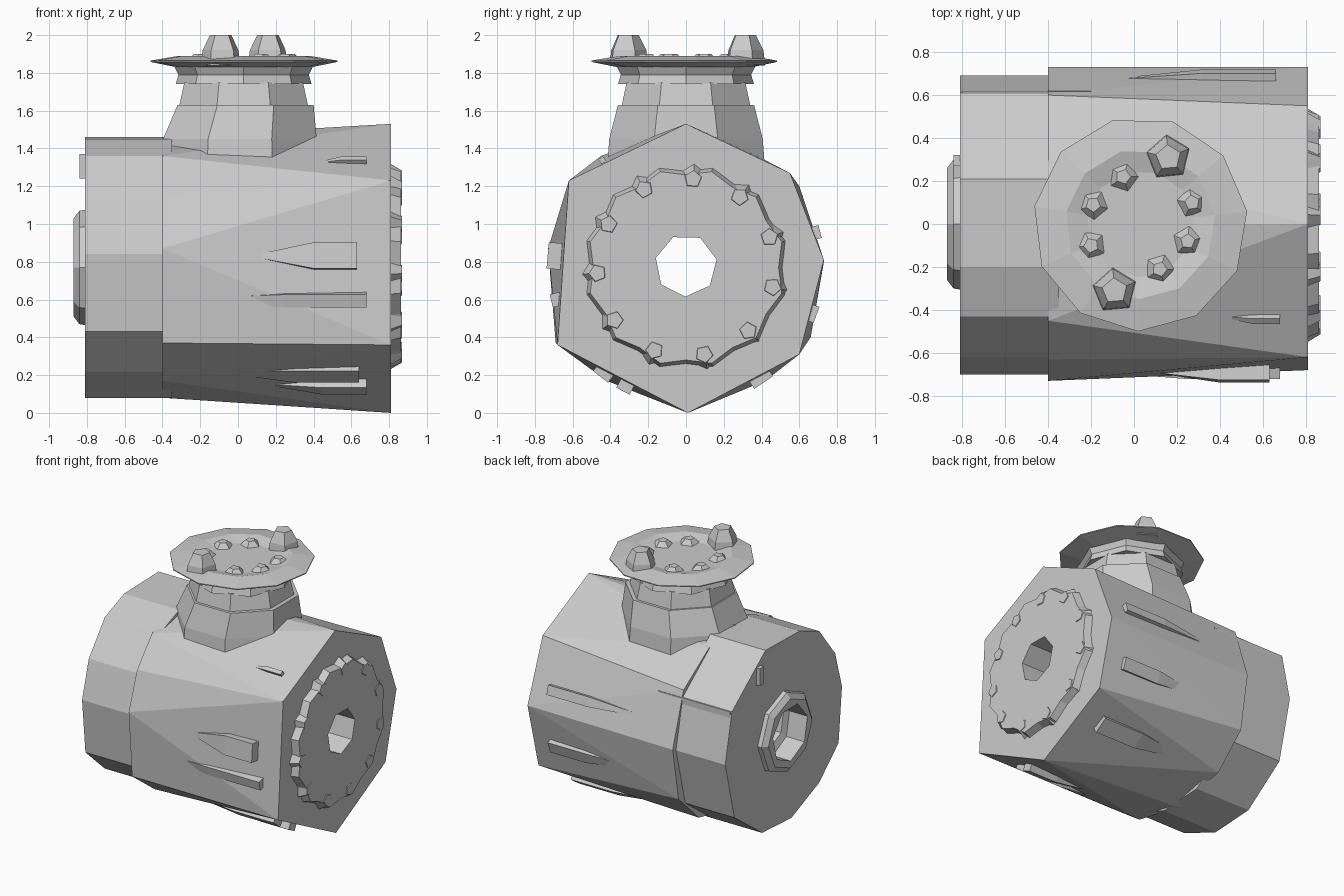
import bpy, bmesh
from math import sin, cos, radians, tau
from mathutils import Vector

cube = bpy.data.objects.get("Cube")
if cube:
    bpy.data.objects.remove(cube)

steel = bpy.data.materials.new("light grey steel")
steel.use_nodes = True
GREY = (0.6, 0.6, 0.6, 1)
steel.diffuse_color = GREY
steel.node_tree.nodes["Principled BSDF"].inputs["Base Color"].default_value = GREY
AXIS_Z = 0.77


def finish(name, bm):
    bmesh.ops.recalc_face_normals(bm, faces=bm.faces)
    mesh = bpy.data.meshes.new(name)
    bm.to_mesh(mesh)
    bm.free()
    mesh.materials.append(steel)
    obj = bpy.data.objects.new(name, mesh)
    bpy.context.collection.objects.link(obj)
    return obj


def hull(name, points):
    bm = bmesh.new()
    for p in points:
        bm.verts.new(p)
    bmesh.ops.convex_hull(bm, input=bm.verts)
    bmesh.ops.dissolve_limit(bm, angle_limit=0.02, verts=bm.verts, edges=bm.edges)
    return finish(name, bm)


def loft(name, rings):
    """Closed skin through equal-sized rings of points."""
    bm = bmesh.new()
    loops = [[bm.verts.new(p) for p in ring] for ring in rings]
    n = len(loops[0])
    for a, b in zip(loops, loops[1:]):
        for i in range(n):
            j = (i + 1) % n
            bm.faces.new((a[i], a[j], b[j], b[i]))
    bm.faces.new(loops[0])
    bm.faces.new(loops[-1])
    return finish(name, bm)


def ring_x(x, r, sides, turn=0.0, y=0.0, z=AXIS_Z):
    return [(x, y + r * cos(turn + tau * i / sides), z + r * sin(turn + tau * i / sides))
            for i in range(sides)]


def ring_z(z, r, sides, turn=0.0, x=0.03, y=0.0):
    return [(x + r * cos(turn + tau * i / sides), y + r * sin(turn + tau * i / sides), z)
            for i in range(sides)]


def at_x(x, section):
    return [(x, y, z) for y, z in section]


# Main drum: rounded inner end blending to a seven-sided outer end
inner_end = [(0, 1.46), (-0.45, 1.36), (-0.63, 1.15), (-0.73, 0.87), (-0.69, 0.37),
             (-0.42, 0.17), (0, 0.08), (0.42, 0.17), (0.66, 0.4), (0.73, 0.8),
             (0.6, 1.2), (0.3, 1.4)]
outer_end = [(0, 1.53), (-0.62, 1.23), (-0.68, 0.36), (0.01, 0), (0.6, 0.31),
             (0.73, 0.81), (0.55, 1.27)]
drum = hull("main_drum", at_x(-0.4, inner_end) + at_x(0.81, outer_end))

# Smaller rear drum
rear = [(0.21, 1.46), (-0.2, 1.45), (-0.43, 1.36), (-0.62, 1.12), (-0.7, 0.84),
        (-0.66, 0.43), (-0.43, 0.22), (-0.1, 0.08), (0.25, 0.1), (0.58, 0.34),
        (0.69, 0.78), (0.61, 1.15)]
rear_drum = hull("rear_drum", at_x(-0.81, rear) + at_x(-0.35, rear))

# End plate with a slightly toothed rim, and the rear boss
teeth = 12
plate_rings = []
for x, grow in ((0.78, 0.03), (0.862, 0)):
    plate_rings.append([(x, (0.49 + grow + 0.035 * (i % 2)) * cos(tau * i / (2 * teeth)),
                         AXIS_Z + (0.49 + grow + 0.035 * (i % 2)) * sin(tau * i / (2 * teeth)))
                        for i in range(2 * teeth)])
end_plate = loft("end_plate", plate_rings)
rear_boss = loft("rear_boss", [ring_x(-0.78, 0.31, 8), ring_x(-0.84, 0.3, 8),
                               ring_x(-0.87, 0.26, 8)])

# Through bore, wider at the rear
bore = loft("bore_cutter", [ring_x(-1, 0.21, 7, 0.2), ring_x(-0.72, 0.21, 7, 0.2),
                            ring_x(-0.7, 0.165, 7, 0.2, z=0.78),
                            ring_x(1, 0.165, 7, 0.2, z=0.78)])
bore.hide_render = True
bore.hide_viewport = True
for part in (drum, rear_drum, end_plate, rear_boss):
    cut = part.modifiers.new("bore", 'BOOLEAN')
    cut.operation = 'DIFFERENCE'
    cut.solver = 'EXACT'
    cut.object = bore

# Bolt stubs around the end plate
for i in range(11):
    a = radians(20 + i * 360 / 11)
    y, z = 0.47 * cos(a), AXIS_Z + 0.47 * sin(a)
    loft(f"plate_bolt_{i + 1}", [ring_x(0.8, 0.085, 5, a, y, z),
                                 ring_x(0.867, 0.045, 5, a, y, z)])

# Tapered ribs along the main drum
for i, (deg, x0, x1, width) in enumerate([(128, 0.36, 0.68, 0.03), (175, 0.06, 0.63, 0.14),
                                          (194, -0.4, 0.68, 0.07), (232, -0.2, 0.64, 0.1),
                                          (243, 0.1, 0.68, 0.08), (304, -0.2, 0.64, 0.12),
                                          (340, -0.1, 0.66, 0.09), (15, -0.2, 0.66, 0.07)]):
    a = radians(deg)
    out, side = Vector((0, cos(a), sin(a))), Vector((0, -sin(a), cos(a)))
    base = Vector((0, 0, AXIS_Z))
    pts = [base + out * 0.69 + Vector((x0, 0, 0))]
    for x in (x0 * 0.4 + x1 * 0.6, x1):
        for s in (-0.5, 0.5):
            pts += [base + out * r + side * width * s + Vector((x, 0, 0)) for r in (0.6, 0.735)]
    hull(f"drum_rib_{i + 1}", pts)

# Thin strips and a lug on the rear drum
hull("rear_strip", [(x, y, z) for x in (-0.8, -0.2) for y, z in
                    ((0.58, 1.15), (0.62, 1.15), (0.62, 1.05), (0.5, 1.1))])
hull("rear_lug", [(x, y, z) for x in (-0.84, -0.78) for y in (0.27, 0.32) for z in (1.24, 1.37)])

# Faceted neck rising from the drum
tilt = radians(22.5)
loft("neck_base", [ring_z(1.2, 0.46, 8, tilt, 0.01), ring_z(1.45, 0.44, 8, tilt, 0.01),
                   ring_z(1.63, 0.39, 8, tilt, 0.04)])
loft("neck_collar", [ring_z(1.6, 0.375, 8, tilt), ring_z(1.75, 0.34, 8, tilt)])
loft("neck_top", [ring_z(1.74, 0.36, 8, 0), ring_z(1.79, 0.345, 8, 0), ring_z(1.84, 0.37, 8, 0)])

# Thin flange with a shallow dished centre
loft("top_flange", [ring_z(1.83, 0.36, 11, 0.12), ring_z(1.858, 0.5, 11, 0.12),
                    ring_z(1.865, 0.5, 11, 0.12), ring_z(1.89, 0.35, 11, 0.12),
                    ring_z(1.865, 0.25, 11, 0.12)])

# Two tall flange bolts and the low stubs between them
for i, (x, y) in enumerate([(-0.09, -0.31), (0.16, 0.31)]):
    loft(f"tall_bolt_{i + 1}", [ring_z(1.84, 0.11, 5, 0.4, x, y), ring_z(1.92, 0.1, 5, 0.4, x, y),
                                ring_z(2.0, 0.06, 5, 0.4, x, y)])
for i, (x, y) in enumerate([(-0.05, 0.22), (-0.19, 0.09), (-0.2, -0.1), (0.27, 0.1),
                            (0.25, -0.08), (0.12, -0.21)]):
    loft(f"low_bolt_{i + 1}", [ring_z(1.85, 0.085, 5, i, x, y), ring_z(1.9, 0.035, 5, i, x, y)])
